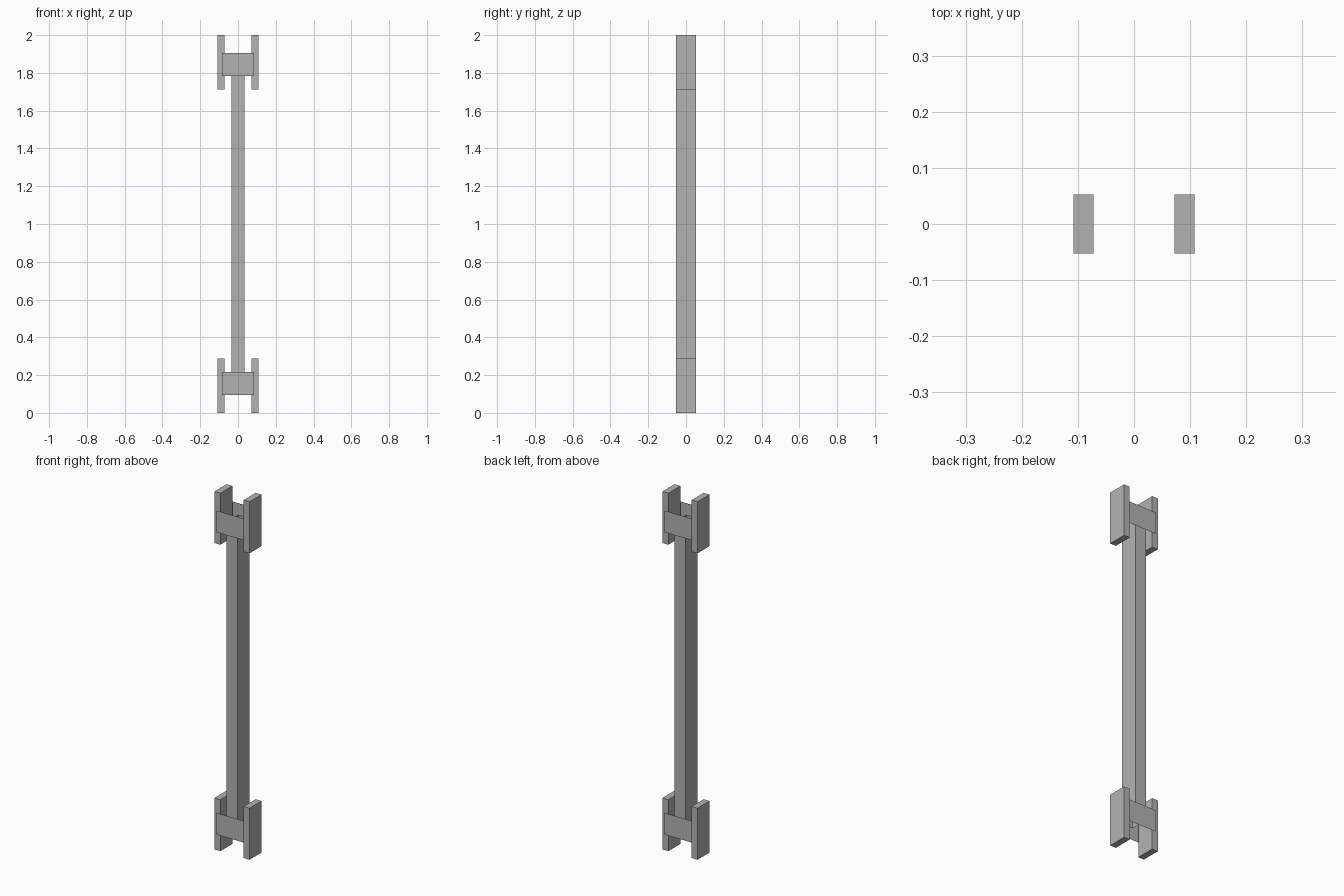
import bpy
import bmesh

cube = bpy.data.objects.get("Cube")
if cube:
    bpy.data.objects.remove(cube, do_unlink=True)

grey = bpy.data.materials.new("plain_grey")
grey.use_nodes = True
grey.diffuse_color = (0.45, 0.45, 0.45, 1)
grey.node_tree.nodes["Principled BSDF"].inputs["Base Color"].default_value = grey.diffuse_color


def box(name, low, high, drop_axis=None):
    """Box between two corners; drop_axis leaves both ends of that axis open."""
    bm = bmesh.new()
    bmesh.ops.create_cube(bm, size=1)
    for v in bm.verts:
        for i in range(3):
            v.co[i] = (low[i] + high[i]) / 2 + v.co[i] * (high[i] - low[i])
    bm.normal_update()
    if drop_axis is not None:
        ends = [f for f in bm.faces if abs(f.normal[drop_axis]) > 0.9]
        bmesh.ops.delete(bm, geom=ends, context="FACES")
    return finish(name, bm)


def sheet(name, half_width, y, z0, z1):
    """Single upright panel facing away from the centre."""
    bm = bmesh.new()
    side = -1 if y > 0 else 1
    corners = [(-side, z0), (side, z0), (side, z1), (-side, z1)]
    bm.faces.new([bm.verts.new((half_width * s, y, z)) for s, z in corners])
    return finish(name, bm)


def finish(name, bm):
    mesh = bpy.data.meshes.new(name)
    bm.to_mesh(mesh)
    bm.free()
    mesh.materials.append(grey)
    obj = bpy.data.objects.new(name, mesh)
    bpy.context.collection.objects.link(obj)
    return obj


# Long central bar, open at both ends
box("central_bar", (-0.034, -0.052, 0.15), (0.034, 0.052, 1.85), drop_axis=2)

# End fittings: two side plates joined by thin front and back panels
for end, plate, panel in (("lower", (0, 0.288), (0.095, 0.216)),
                          ("upper", (1.712, 2), (1.784, 1.905))):
    for side, x in (("right", -0.09), ("left", 0.09)):
        box(f"{end}_{side}_plate", (x - 0.018, -0.053, plate[0]),
            (x + 0.018, 0.053, plate[1]))
    for side, y in (("front", -0.068), ("back", 0.068)):
        sheet(f"{end}_{side}_panel", 0.085, y, *panel)
